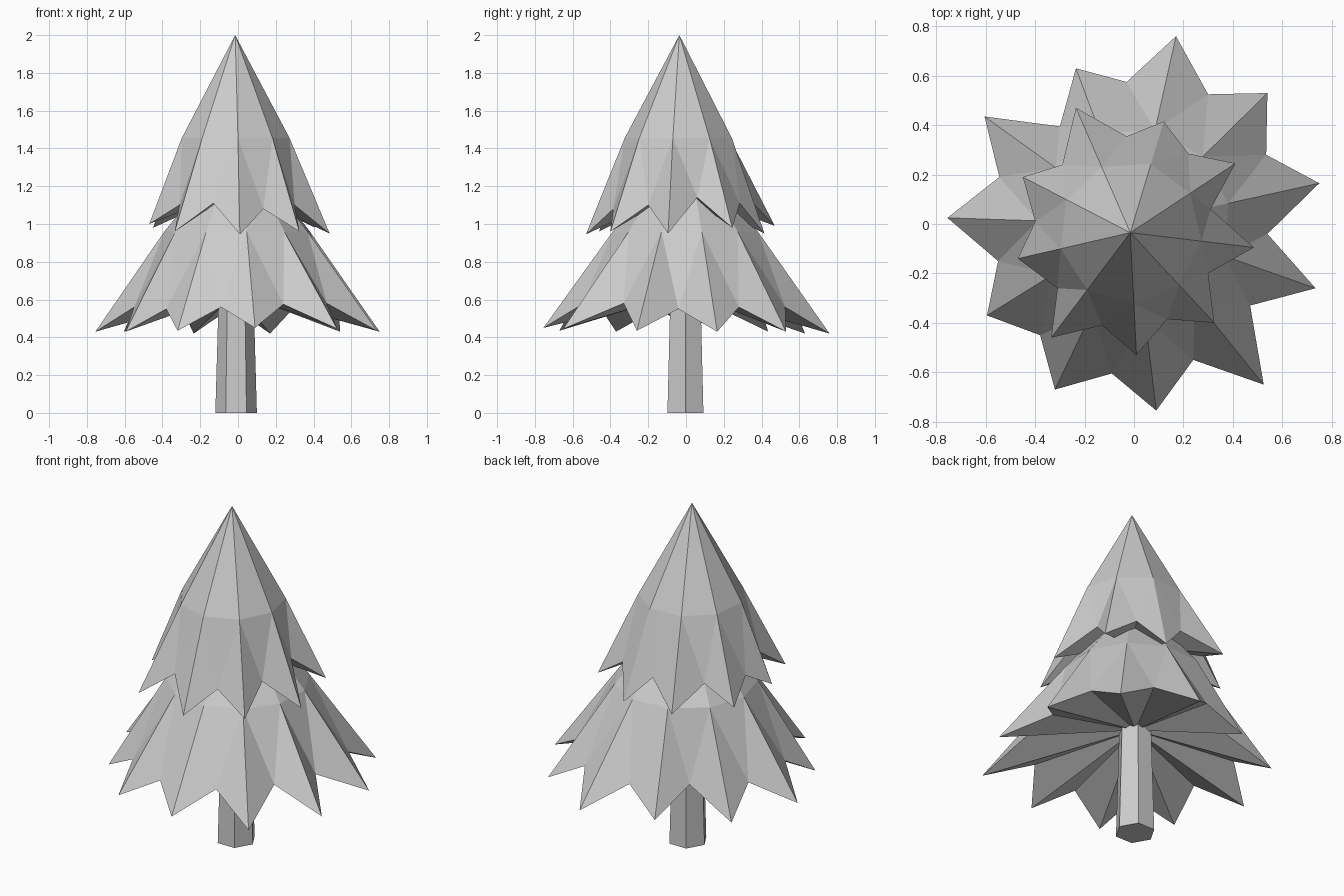
import bpy
import bmesh
import math
from mathutils import Vector

if "Cube" in bpy.data.objects:
    bpy.data.objects.remove(bpy.data.objects["Cube"])

grey = bpy.data.materials.new("light grey")
grey.diffuse_color = (0.6, 0.6, 0.6, 1)
grey.use_nodes = True
grey.node_tree.nodes["Principled BSDF"].inputs["Base Color"].default_value = grey.diffuse_color


def finish(name, bm):
    bmesh.ops.recalc_face_normals(bm, faces=bm.faces)
    mesh = bpy.data.meshes.new(name)
    bm.to_mesh(mesh)
    bm.free()
    mesh.materials.append(grey)
    bpy.context.collection.objects.link(bpy.data.objects.new(name, mesh))


def foliage(name, apex, hollow, ring_r, ring_z, tips, notches):
    """Jagged skirt: a cone down to a shoulder ring, then points and notches."""
    bm = bmesh.new()
    n = len(tips)
    top = bm.verts.new(apex)
    under = bm.verts.new(hollow)
    tip = [bm.verts.new(p) for p in tips]
    notch = [bm.verts.new(p) for p in notches]
    ring = []
    for x, y, z in tips:
        d = Vector((x - apex[0], y - apex[1])).normalized() * ring_r
        ring.append(bm.verts.new((apex[0] + d.x, apex[1] + d.y, ring_z)))
    for i in range(n):
        j = (i + 1) % n
        for tri in ((top, ring[i], ring[j]),
                    (ring[i], notch[i], ring[j]),
                    (ring[i], tip[i], notch[i]),
                    (ring[j], notch[i], tip[j]),
                    (under, notch[i], tip[i]),
                    (under, tip[j], notch[i])):
            bm.faces.new(tri)
    finish(name, bm)


# Lower skirt: eleven points, clockwise from the back
foliage("lower_foliage", (0, 0, 1.45), (-0.01, 0, 0.64), 0.39, 0.96,
        [(0.17, 0.76, 0.42), (0.54, 0.53, 0.43), (0.75, 0.165, 0.43),
         (0.735, -0.26, 0.435), (0.525, -0.65, 0.445), (0.09, -0.755, 0.45),
         (-0.32, -0.67, 0.435), (-0.595, -0.37, 0.43), (-0.755, 0.025, 0.43),
         (-0.605, 0.435, 0.43), (-0.235, 0.63, 0.42)],
        [(0.3, 0.525, 0.56), (0.535, 0.28, 0.56), (0.54, -0.04, 0.55),
         (0.47, -0.33, 0.58), (0.24, -0.55, 0.575), (-0.09, -0.605, 0.56),
         (-0.38, -0.45, 0.55), (-0.55, -0.15, 0.56), (-0.545, 0.19, 0.56),
         (-0.3, 0.395, 0.56), (-0.03, 0.575, 0.56)])

# Upper skirt: nine points, clockwise from the back
foliage("upper_foliage", (-0.015, -0.035, 2.0), (-0.01, -0.03, 1.18), 0.29, 1.455,
        [(0.12, 0.415, 0.95), (0.41, 0.245, 0.98), (0.485, -0.095, 0.95),
         (0.325, -0.4, 0.96), (0.01, -0.53, 0.945), (-0.335, -0.46, 0.96),
         (-0.47, -0.14, 1.0), (-0.45, 0.19, 0.98), (-0.235, 0.47, 0.99)],
        [(0.22, 0.285, 1.11), (0.31, 0.06, 1.14), (0.3, -0.2, 1.1),
         (0.135, -0.385, 1.08), (-0.13, -0.41, 1.11), (-0.31, -0.26, 1.1),
         (-0.4, 0.01, 1.09), (-0.29, 0.24, 1.1), (-0.03, 0.355, 1.11)])

# Tapered six-sided trunk
bm = bmesh.new()
rings = []
for r, z in ((0.11, 0.0), (0.09, 0.7)):
    rings.append([bm.verts.new((-0.01 + r * math.cos(k * math.pi / 3),
                                -0.003 + r * math.sin(k * math.pi / 3), z)) for k in range(6)])
for k in range(6):
    m = (k + 1) % 6
    bm.faces.new((rings[0][k], rings[0][m], rings[1][m], rings[1][k]))
bm.faces.new(rings[0][::-1])
bm.faces.new(rings[1])
finish("trunk", bm)
